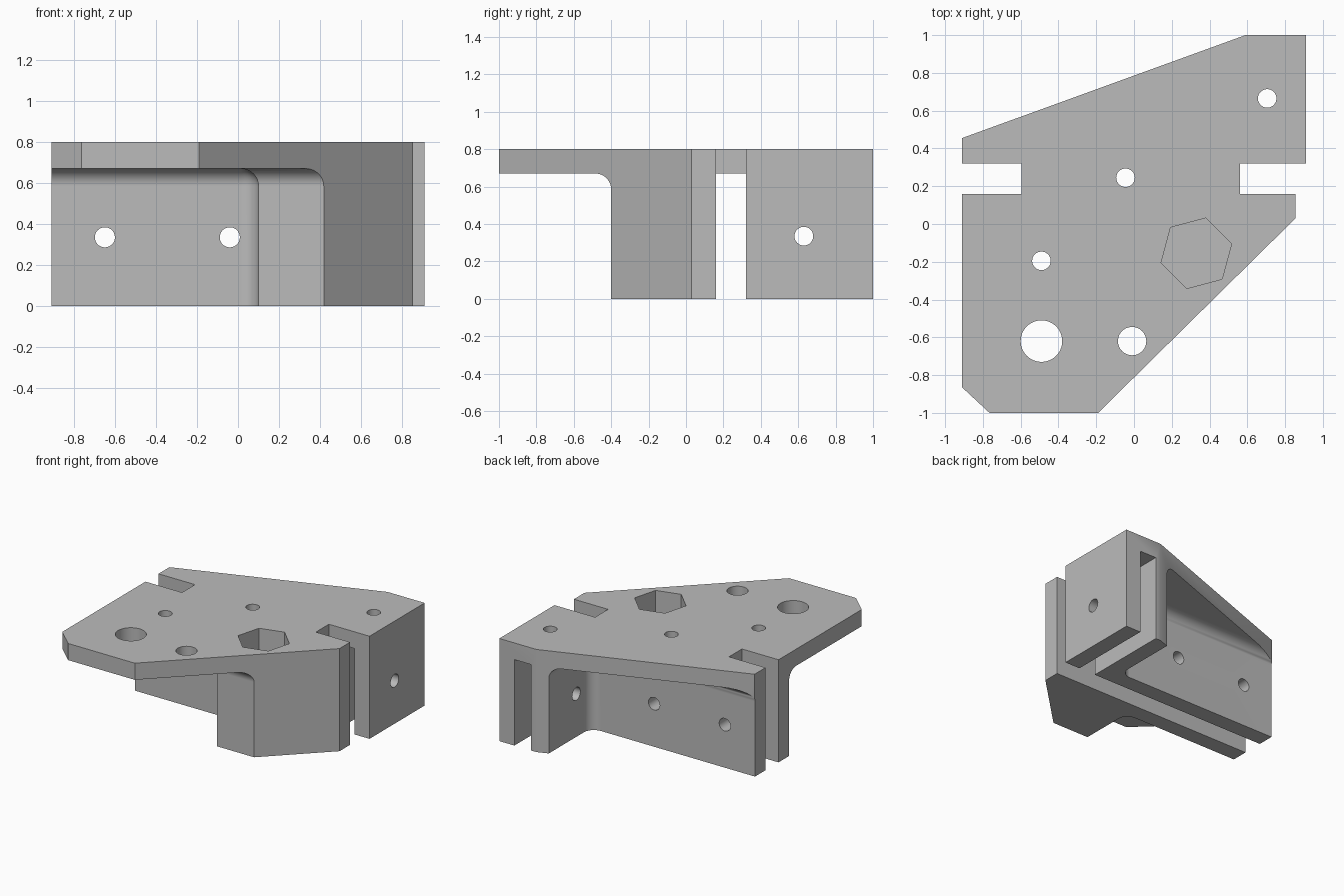
import bpy, bmesh
from math import radians
from mathutils import Matrix, Vector

old = bpy.data.objects.get("Cube")
if old:
    bpy.data.objects.remove(old, do_unlink=True)

TOP, UNDER, FILLET, FAR = 0.80, 0.67, 0.085, 2.0

grey = bpy.data.materials.new("plain grey")
grey.use_nodes = True
grey.diffuse_color = (0.5, 0.5, 0.5, 1)
grey.node_tree.nodes["Principled BSDF"].inputs["Base Color"].default_value = (0.5, 0.5, 0.5, 1)


def add_object(name, bm):
    bmesh.ops.recalc_face_normals(bm, faces=bm.faces[:])
    mesh = bpy.data.meshes.new(name)
    bm.to_mesh(mesh)
    bm.free()
    mesh.materials.append(grey)
    obj = bpy.data.objects.new(name, mesh)
    bpy.context.collection.objects.link(obj)
    return obj


def prism(name, outline, z0, z1, round_corner=None):
    """Extruded outline; with round_corner, its top rim and that corner are rounded."""
    bm = bmesh.new()
    base = bm.faces.new([bm.verts.new((x, y, z0)) for x, y in outline])
    up = bmesh.ops.extrude_face_region(bm, geom=[base])["geom"]
    bmesh.ops.translate(bm, vec=(0, 0, z1 - z0),
                        verts=[v for v in up if isinstance(v, bmesh.types.BMVert)])
    bmesh.ops.recalc_face_normals(bm, faces=bm.faces[:])
    if round_corner:
        corner = Vector(round_corner)
        chosen = [e for e in bm.edges
                  if all(v.co.z > z1 - 0.001 for v in e.verts)
                  or all((v.co.xy - corner).length < 0.001 for v in e.verts)]
        bmesh.ops.bevel(bm, geom=chosen, offset=FILLET, segments=8,
                        profile=0.5, affect='EDGES')
    return add_object(name, bm)


def rectangle(x0, x1, y0, y1):
    return [(x0, y0), (x1, y0), (x1, y1), (x0, y1)]


def rod(name, centre, radius, length, axis="Z", sides=48, turn=0):
    spin = {"X": Matrix.Rotation(radians(90), 4, 'Y'),
            "Y": Matrix.Rotation(radians(90), 4, 'X'),
            "Z": Matrix.Rotation(radians(turn), 4, 'Z')}[axis]
    bm = bmesh.new()
    bmesh.ops.create_cone(bm, cap_ends=True, segments=sides, radius1=radius,
                          radius2=radius, depth=length,
                          matrix=Matrix.Translation(centre) @ spin)
    return add_object(name, bm)


# Solid blank with the plate's outline
bracket = prism("mounting_bracket", [
    (-0.91, 0.455), (-0.91, -0.865), (-0.765, -1), (-0.19, -1), (0.855, 0.03),
    (0.855, 0.24), (0.91, 0.24), (0.91, 1), (0.59, 1)], 0, TOP)

cutters = [
    # Filleted pockets under the plate, in front of and behind the walls
    prism("front_pocket", [(-FAR, 0.03), (0.1, 0.03), (0.1, -0.4), (FAR, -0.4),
                           (FAR, -FAR), (-FAR, -FAR)], -1, UNDER, (0.1, 0.03)),
    prism("back_pocket", rectangle(-FAR, 0.505, 0.45, FAR), -1, UNDER, (0.505, 0.45)),
    # Joined panel slots between the walls
    prism("panel_slots", [(-FAR, 0.16), (FAR, 0.16), (FAR, 0.32), (0.78, 0.32),
                          (0.78, FAR), (0.635, FAR), (0.635, 0.32), (-FAR, 0.32)],
          -1, UNDER),
    # Notches through the plate at both slot ends
    prism("right_notch", rectangle(-FAR, -0.595, 0.16, 0.32), -1, 1),
    prism("left_notch", rectangle(0.56, FAR, 0.16, 0.32), -1, 1),
    # Blind hexagonal socket in the block
    rod("hex_socket", (0.33, -0.155, TOP), 0.193, 1.3, sides=6, turn=45),
    # Side screw hole through both walls
    rod("side_hole", (0.75, 0.63, 0.335), 0.05, 0.7, "X"),
]
# Holes through the plate
for x, y, r in [(-0.49, -0.195, 0.049), (-0.045, 0.245, 0.049), (0.705, 0.665, 0.049),
                (-0.49, -0.62, 0.11), (-0.01, -0.62, 0.075)]:
    cutters.append(rod("plate_hole", (x, y, TOP), r, 0.5))
# Holes through the front and back walls
for x in (-0.65, -0.04):
    cutters.append(rod("wall_hole", (x, 0.24, 0.335), 0.049, 0.7, "Y"))

# Aim one hexagon corner just left of straight back
hexagon = cutters[5]
middle = Matrix.Translation((0.33, -0.155, 0))
points = hexagon.data.vertices
first = Vector((points[0].co.x - 0.33, points[0].co.y + 0.155))
angle = first.angle_signed(Vector((1, 0)))
hexagon.data.transform(middle @ Matrix.Rotation(angle + radians(105), 4, 'Z')
                       @ middle.inverted())

for cutter in cutters:
    cutter.hide_render = True
    cut = bracket.modifiers.new(cutter.name, 'BOOLEAN')
    cut.operation, cut.solver, cut.object = 'DIFFERENCE', 'EXACT', cutter

# Bake the cuts and drop the cutters
graph = bpy.context.evaluated_depsgraph_get()
graph.update()
baked = bpy.data.meshes.new_from_object(bracket.evaluated_get(graph))
bracket.modifiers.clear()
bracket.data = baked
baked.materials.clear()
baked.materials.append(grey)
for face in baked.polygons:
    face.material_index = 0
for cutter in cutters:
    bpy.data.objects.remove(cutter, do_unlink=True)

# Smooth fillets and bores, crisp edges elsewhere
bpy.ops.object.select_all(action='DESELECT')
bracket.select_set(True)
bpy.context.view_layer.objects.active = bracket
bpy.ops.object.shade_smooth_by_angle(angle=radians(30))
weighted = bracket.modifiers.new("flat_faces", 'WEIGHTED_NORMAL')
weighted.keep_sharp = True
